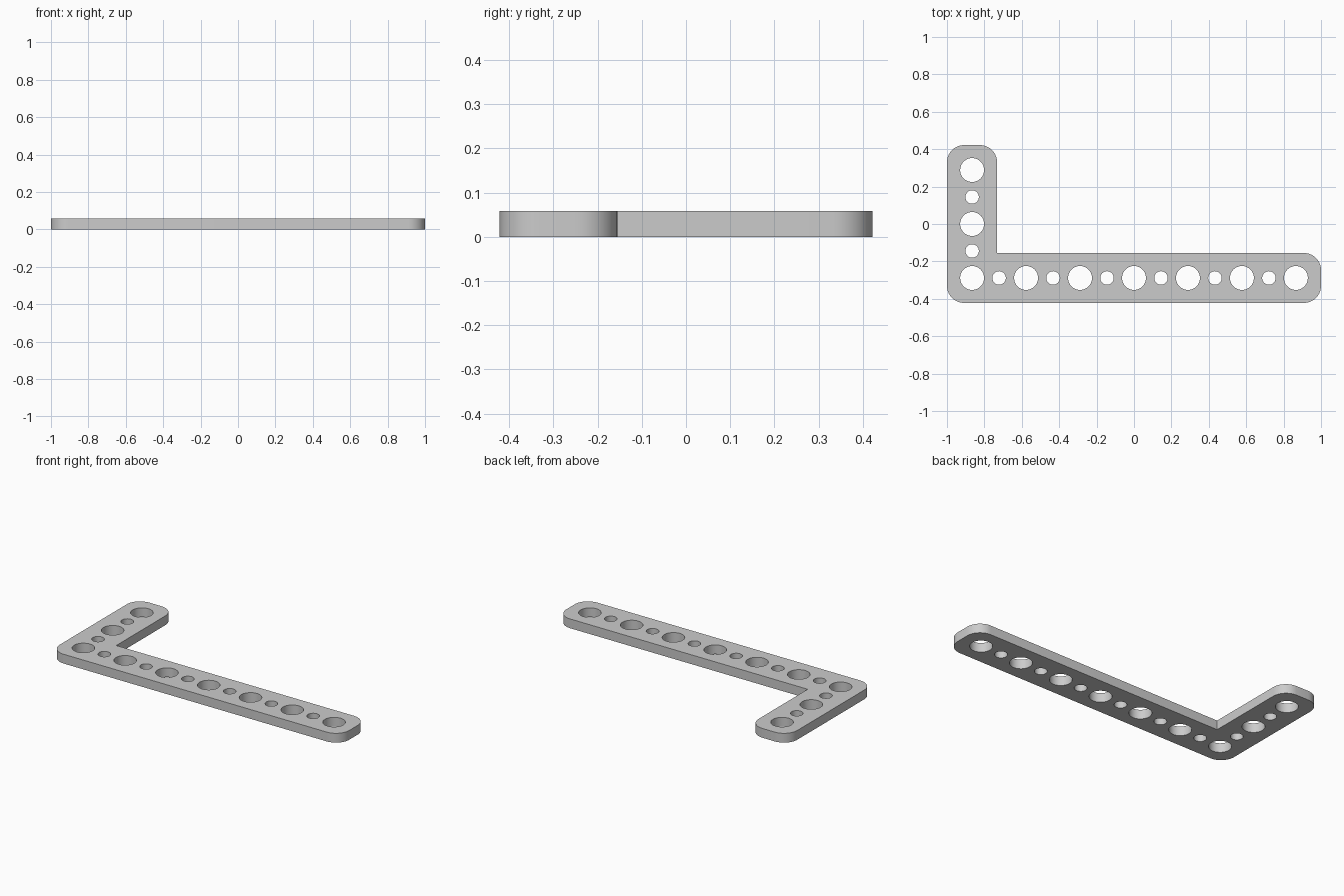
import bpy
import bmesh
from math import cos, sin, pi, radians

cube = bpy.data.objects.get("Cube")
if cube:
    bpy.data.objects.remove(cube, do_unlink=True)

PITCH = 0.2885      # spacing of the large holes
HALF = 0.1335       # half the arm width
THICK = 0.058
CORNER = 0.092
LARGE, SMALL = 0.064, 0.036
X0, Y0 = -3 * PITCH, -PITCH   # centre of the elbow hole


def arc(cx, cy, r, start, sweep, steps):
    return [(cx + r * cos(start + sweep * i / steps),
             cy + r * sin(start + sweep * i / steps)) for i in range(steps + 1)]


def add_loop(curve, points):
    spline = curve.splines.new('POLY')
    spline.points.add(len(points) - 1)
    for p, (x, y) in zip(spline.points, points):
        p.co = (x, y, 0, 1)
    spline.use_cyclic_u = True


curve = bpy.data.curves.new("bracket_profile", 'CURVE')
curve.dimensions = '2D'
curve.fill_mode = 'BOTH'
curve.extrude = THICK / 2

# L-shaped outline: rounded outer corners, sharp inner corner
left, right = -1.0, 1.0
front, back = Y0 - HALF, PITCH + HALF
inner_x, inner_y = X0 + HALF, Y0 + HALF
c = CORNER
corners = [(left + c, front + c, pi), (right - c, front + c, 1.5 * pi),
           (right - c, inner_y - c, 0), None,
           (inner_x - c, back - c, 0), (left + c, back - c, pi / 2)]
outline = []
for corner in corners:
    if corner is None:
        outline.append((inner_x, inner_y))
    else:
        outline += arc(corner[0], corner[1], c, corner[2], pi / 2, 10)
add_loop(curve, outline)

# Alternating large and small holes along both arms
centres = [(X0 + i * PITCH / 2, Y0, i) for i in range(13)]
centres += [(X0, Y0 + i * PITCH / 2, i) for i in range(1, 5)]
for x, y, i in centres:
    add_loop(curve, arc(x, y, SMALL if i % 2 else LARGE, 0, 2 * pi, 40)[:-1])

# Turn the filled profile into a clean solid
temp = bpy.data.objects.new("bracket_profile", curve)
bpy.context.collection.objects.link(temp)
bpy.context.view_layer.update()
mesh = bpy.data.meshes.new_from_object(
    temp.evaluated_get(bpy.context.evaluated_depsgraph_get()))
bpy.data.objects.remove(temp, do_unlink=True)
bpy.data.curves.remove(curve)

bm = bmesh.new()
bm.from_mesh(mesh)
bmesh.ops.remove_doubles(bm, verts=bm.verts, dist=0.0005)
bmesh.ops.translate(bm, verts=bm.verts, vec=(0, 0, THICK / 2))
bmesh.ops.recalc_face_normals(bm, faces=bm.faces)
bm.to_mesh(mesh)
bm.free()

mesh.name = "angle_bracket"
bracket = bpy.data.objects.new("angle_bracket", mesh)
bpy.context.collection.objects.link(bracket)

# Plain grey finish
grey = bpy.data.materials.new("light_grey")
grey.use_nodes = True
colour = (0.6, 0.6, 0.6, 1)
grey.diffuse_color = colour
grey.node_tree.nodes["Principled BSDF"].inputs["Base Color"].default_value = colour
mesh.materials.clear()
mesh.materials.append(grey)

bpy.ops.object.select_all(action='DESELECT')
bracket.select_set(True)
bpy.context.view_layer.objects.active = bracket
bpy.ops.object.shade_smooth_by_angle(angle=radians(30))
